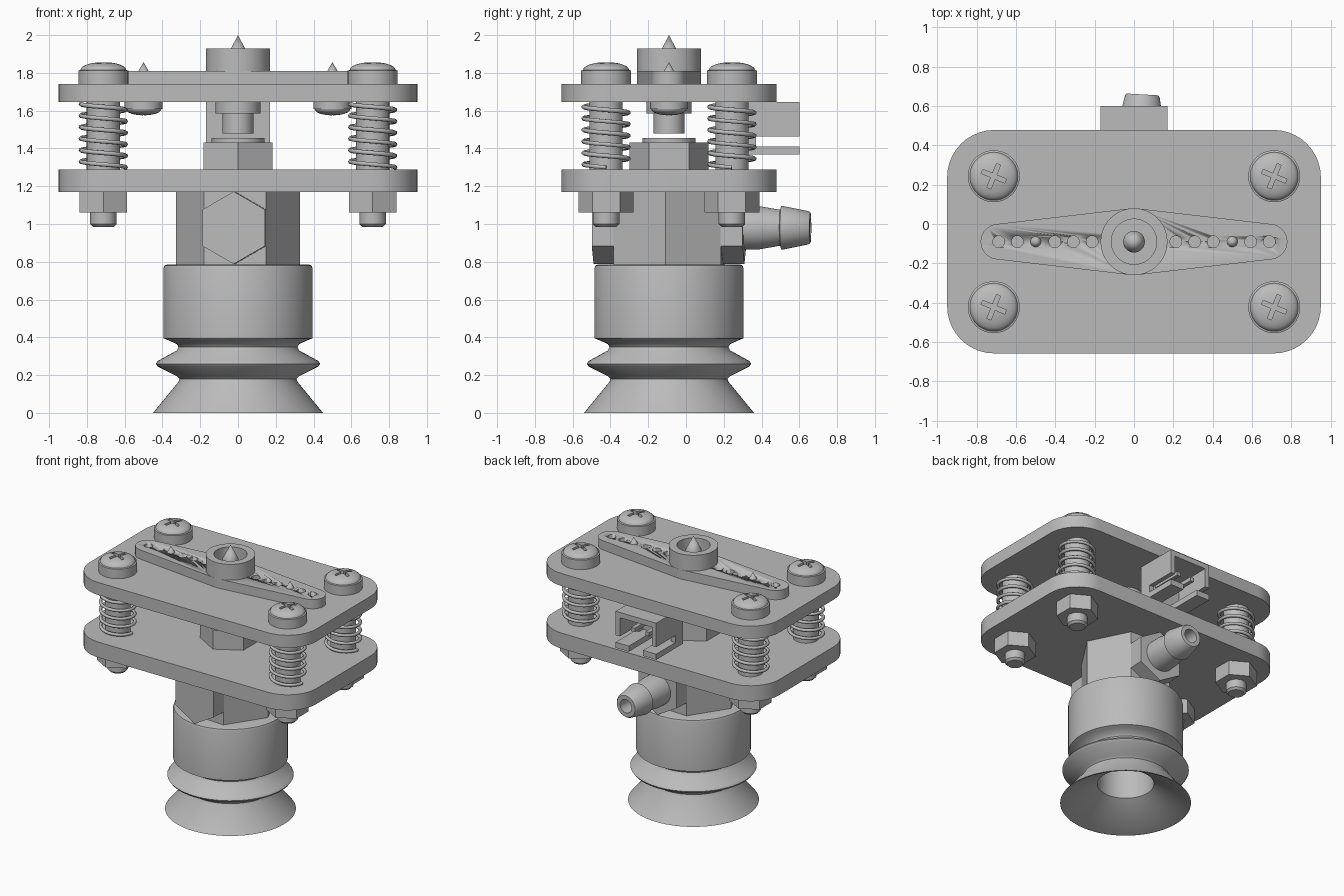
import bpy, bmesh, math
from mathutils import Matrix, Vector

if "Cube" in bpy.data.objects:
    bpy.data.objects.remove(bpy.data.objects["Cube"])

CY = -0.09                      # main axis offset in y
YAW = math.radians(-3.3)        # slight twist of the air fitting
grey = bpy.data.materials.new("plain grey")
grey.use_nodes = True
grey.diffuse_color = (0.5, 0.5, 0.5, 1)
grey.node_tree.nodes["Principled BSDF"].inputs["Base Color"].default_value = (0.5, 0.5, 0.5, 1)


def finish(name, bm, smooth=True, matrix=None):
    """Turn a bmesh into a grey object, smooth except at sharp edges."""
    bmesh.ops.remove_doubles(bm, verts=bm.verts, dist=1e-5)
    bmesh.ops.recalc_face_normals(bm, faces=bm.faces)
    if matrix:
        bm.transform(matrix)
    mesh = bpy.data.meshes.new(name)
    bm.to_mesh(mesh)
    bm.free()
    mesh.materials.append(grey)
    ob = bpy.data.objects.new(name, mesh)
    bpy.context.collection.objects.link(ob)
    if smooth:
        select(ob)
        bpy.ops.object.shade_smooth_by_angle(angle=math.radians(35))
    return ob


def select(ob):
    bpy.ops.object.select_all(action='DESELECT')
    ob.select_set(True)
    bpy.context.view_layer.objects.active = ob


def lathe(name, profile, matrix, sides=48, smooth=True):
    """Spin (radius, height) points round z; the first and last touch the axis or close."""
    bm = bmesh.new()
    vs = [bm.verts.new((r, 0, z)) for r, z in profile]
    edges = [bm.edges.new(p) for p in zip(vs, vs[1:])]
    bmesh.ops.spin(bm, geom=vs + edges, axis=(0, 0, 1), cent=(0, 0, 0),
                   steps=sides, angle=math.tau)
    return finish(name, bm, smooth, matrix)


def prism(name, outline, z0, z1, matrix, smooth=True):
    bm = bmesh.new()
    face = bm.faces.new([bm.verts.new((x, y, z0)) for x, y in outline])
    up = bmesh.ops.extrude_face_region(bm, geom=[face])
    bmesh.ops.translate(bm, vec=(0, 0, z1 - z0),
                        verts=[g for g in up["geom"] if isinstance(g, bmesh.types.BMVert)])
    return finish(name, bm, smooth, matrix)


def arc(cx, cy, r, a0, a1, n=10):
    return [(cx + r * math.cos(math.radians(a0 + (a1 - a0) * i / n)),
             cy + r * math.sin(math.radians(a0 + (a1 - a0) * i / n))) for i in range(n + 1)]


def hexagon(r, turn=0):
    return arc(0, 0, r, turn, turn + 300, 5)


def box(name, x0, x1, y0, y1, z0, z1):
    return prism(name, [(x0, y0), (x1, y0), (x1, y1), (x0, y1)], z0, z1, Matrix(), False)


def cut(ob, cutter):
    mod = ob.modifiers.new("cut", 'BOOLEAN')
    mod.operation, mod.object, mod.solver = 'DIFFERENCE', cutter, 'EXACT'
    select(ob)
    bpy.ops.object.modifier_apply(modifier=mod.name)
    bpy.data.objects.remove(cutter)


def cross_slot(ob, matrix, size, z0, z1):
    """Cross recess in a screw head."""
    w = size * 0.17
    for turn in (-22, 68):
        m = matrix @ Matrix.Rotation(math.radians(turn), 4, 'Z')
        cut(ob, prism("slot_cutter", [(-size, -w), (size, -w), (size, w), (-size, w)], z0, z1, m, False))


def at(x, y, z=0):
    return Matrix.Translation((x, y, z))


def dome(r, z0, z1, n=6):
    """Profile of a rounded cap from the rim to the axis."""
    return [(r * math.cos(a), z0 + (z1 - z0) * math.sin(a))
            for a in (math.pi / 2 * i / n for i in range(n))] + [(0, z1)]


axis = at(0, CY)

# Two rounded plates
px, py, pr = 0.95 - 0.24, 0.568 - 0.24, 0.24
plate = (arc(px, py, pr, 0, 90) + arc(-px, py, pr, 90, 180)
         + arc(-px, -py, pr, 180, 270) + arc(px, -py, pr, 270, 360))
prism("lower_plate", plate, 1.17, 1.288, axis)
prism("upper_plate", plate, 1.645, 1.74, axis)

# Corner bolts with springs and nuts
for sx in (-1, 1):
    for sy in (-1, 1):
        m = at(sx * 0.713, CY + sy * 0.333)
        cap = [(0, 1.735), (0.132, 1.735), (0.132, 1.812)] + dome(0.122, 1.815, 1.857)
        head = lathe("bolt_head", cap, m)
        cross_slot(head, m, 0.065, 1.82, 1.9)
        lathe("bolt_shaft", [(0, 0.985), (0.055, 0.985), (0.07, 1.0), (0.07, 1.17),
                             (0.088, 1.18), (0.088, 1.735), (0, 1.735)], m, 32)
        prism("bolt_nut", hexagon(0.145, 30), 1.06, 1.17, m, False)
        curve = bpy.data.curves.new("spring", 'CURVE')
        curve.dimensions = '3D'
        curve.bevel_depth, curve.bevel_resolution, curve.use_fill_caps = 0.012, 1, True
        path = curve.splines.new('POLY')
        turns, steps = 5.5, 132
        path.points.add(steps)
        for i, p in enumerate(path.points):
            a = -math.tau * turns * i / steps
            p.co = (0.119 * math.cos(a), 0.119 * math.sin(a), 1.3 + 0.335 * i / steps, 1)
        curve.materials.append(grey)
        spring = bpy.data.objects.new("spring", curve)
        spring.matrix_world = m
        bpy.context.collection.objects.link(spring)
        select(spring)
        bpy.ops.object.convert(target='MESH')

# Two-armed horn with drilled arms
lean = math.degrees(math.asin((0.17 - 0.09) / 0.69))
e = 90 - lean
horn_outline = (arc(0.69, 0, 0.09, -e, e, 16) + arc(0, 0, 0.17, e, 180 - e, 4)
                + arc(-0.69, 0, 0.09, 180 - e, 180 + e, 16) + arc(0, 0, 0.17, 180 + e, 360 - e, 4))
horn = prism("horn_arms", horn_outline, 1.74, 1.81, axis)
for sx in (-1, 1):
    for k in (0, 1, 2, 4, 5):
        m = at(sx * (0.213 + 0.095 * k), CY)
        cut(horn, lathe("hole_cutter", [(0, 1.75), (0.03, 1.75), (0.03, 1.9), (0, 1.9)], m, 24))
lathe("horn_hub", [(0, 1.74), (0.17, 1.74), (0.17, 1.93), (0.115, 1.93), (0.115, 1.812), (0, 1.812)], axis)

# Pointed screws driven up through the horn
lathe("centre_screw", [(0, 1.478), (0.082, 1.478), (0.082, 1.585), (0.12, 1.585), (0.12, 1.645),
                       (0.055, 1.645), (0.055, 1.895), (0, 2.0)], axis)
flip = Matrix.Rotation(math.pi, 4, 'X')
for sx in (-1, 1):
    m = at(sx * 0.5, CY)
    lathe("arm_screw_tip", [(0, 1.65), (0.03, 1.65), (0.03, 1.805), (0, 1.857)], m, 24)
    m = m @ flip
    head = lathe("arm_screw_head", [(0, -1.65), (0.1, -1.65), (0.1, -1.61)] + dome(0.094, -1.608, -1.575), m)
    cross_slot(head, m, 0.05, -1.605, -1.5)

# Nut and collar on the lower plate
prism("top_nut", hexagon(0.21, 30), 1.285, 1.432, axis, False)
lathe("top_collar", [(0, 1.43), (0.14, 1.43), (0.14, 1.455), (0, 1.455)], axis)

# Hexagonal body with crosswise fitting
twist = axis @ Matrix.Rotation(YAW, 4, 'Z')
prism("hex_body", hexagon(0.33), 0.78, 1.172, twist, False)
side = twist @ at(0, 0, 0.98) @ Matrix.Rotation(-math.pi / 2, 4, 'X')
prism("cross_hex", hexagon(0.192, 30), -0.4, 0.4, side, False)
lathe("hose_barb", [(0, 0.39), (0.115, 0.39), (0.115, 0.475), (0.095, 0.59), (0.115, 0.595),
                    (0.115, 0.605), (0.088, 0.74), (0.08, 0.75), (0.05, 0.75), (0.05, 0.45), (0, 0.45)], side)

# Suction cup: outer skin down, bore back up
cup = [(0, 0.785), (0.375, 0.785), (0.39, 0.78), (0.395, 0.765), (0.395, 0.395), (0.37, 0.385),
       (0.325, 0.365), (0.315, 0.35), (0.325, 0.33), (0.425, 0.275), (0.435, 0.26), (0.425, 0.245),
       (0.325, 0.195), (0.31, 0.18), (0.315, 0.165), (0.45, 0.0), (0.44, 0.0), (0.195, 0.15),
       (0.195, 0.7), (0, 0.7)]
lathe("suction_cup", cup, axis, 64)

# Plug socket hanging from the upper plate, open to the back
box("socket_front_wall", -0.17, 0.17, 0.28, 0.32, 1.367, 1.645)
box("socket_roof", -0.17, 0.17, 0.32, 0.6, 1.605, 1.645)
for sx in (-1, 1):
    x0, x1 = sorted((sx * 0.17, sx * 0.135))
    box("socket_wall", x0, x1, 0.32, 0.6, 1.463, 1.605)
    box("socket_wall_root", x0, x1, 0.32, 0.37, 1.367, 1.463)
    x0, x1 = sorted((sx * 0.17, sx * 0.06))
    box("socket_floor", x0, x1, 0.32, 0.6, 1.367, 1.41)
    box("socket_pin", sx * 0.06 - 0.015, sx * 0.06 + 0.015, 0.32, 0.55, 1.5, 1.53)
